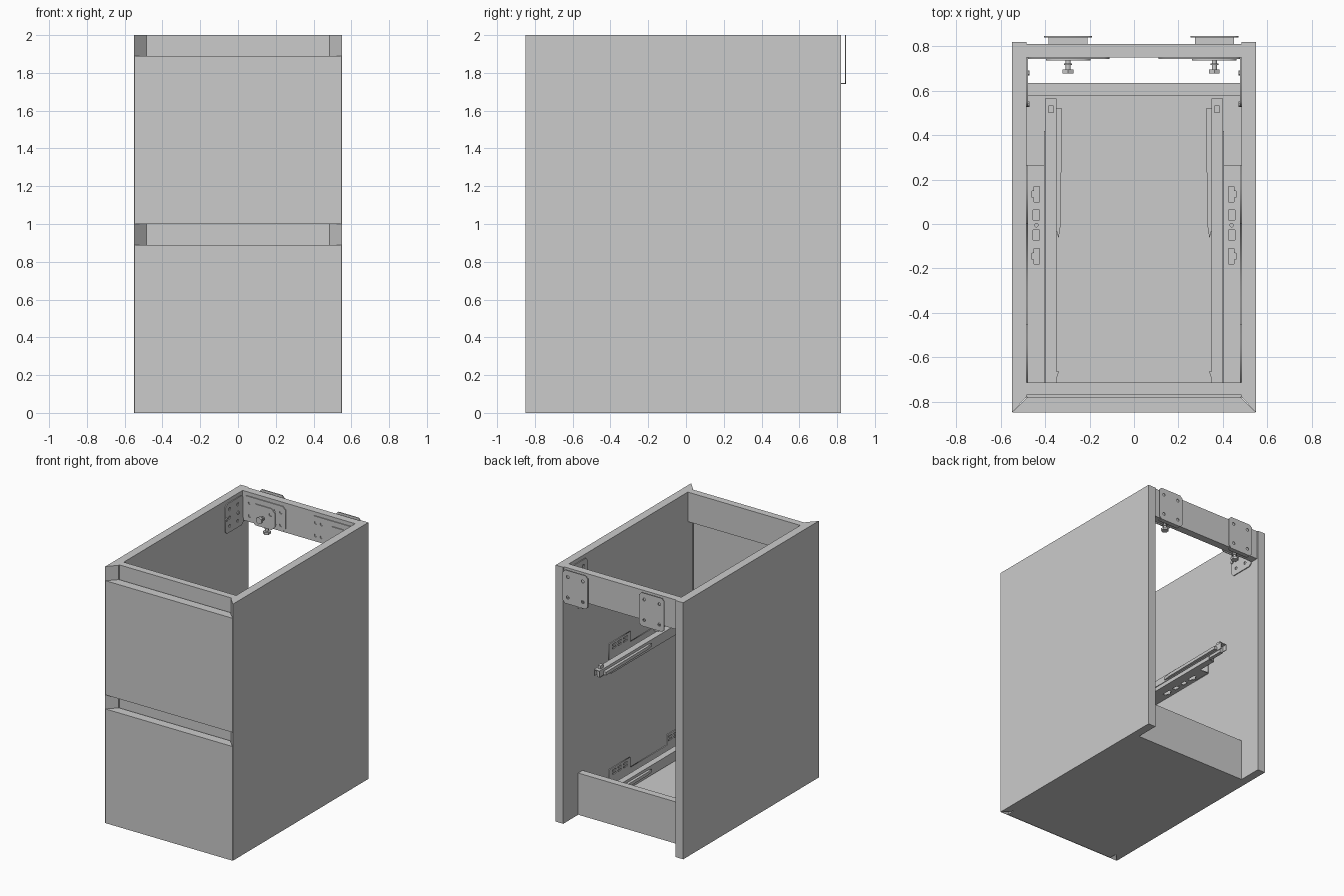
import bpy, bmesh, math
from mathutils import Matrix, Vector

if "Cube" in bpy.data.objects:
    bpy.data.objects.remove(bpy.data.objects["Cube"])


def finish(name, bm, mirror=False):
    bmesh.ops.recalc_face_normals(bm, faces=bm.faces)
    me = bpy.data.meshes.new(name)
    bm.to_mesh(me)
    bm.free()
    ob = bpy.data.objects.new(name, me)
    bpy.context.collection.objects.link(ob)
    if mirror:
        ob.modifiers.new("Mirror", 'MIRROR')
    return ob


def place(axis, u, v, w):
    # profile coords (u, v) and depth w along the given axis
    return {'x': (w, u, v), 'y': (u, w, v), 'z': (u, v, w)}[axis]


def prism(name, pts, axis, a, b, mirror=False):
    bm = bmesh.new()
    lo = [bm.verts.new(place(axis, u, v, a)) for u, v in pts]
    hi = [bm.verts.new(place(axis, u, v, b)) for u, v in pts]
    n = len(pts)
    bm.faces.new(lo)
    bm.faces.new(hi[::-1])
    for i in range(n):
        bm.faces.new((lo[i], hi[i], hi[(i + 1) % n], lo[(i + 1) % n]))
    return finish(name, bm, mirror)


def rect(u0, u1, v0, v1):
    return [(u0, v0), (u1, v0), (u1, v1), (u0, v1)]


def box(name, x, y, z, mirror=False):
    return prism(name, rect(*x, *y), 'z', *z, mirror)


def circle(u, v, r, n=10):
    return [(u + r * math.cos(2 * math.pi * i / n), v + r * math.sin(2 * math.pi * i / n)) for i in range(n)]


def chamfered(u0, u1, v0, v1, c):
    return [(u0 + c, v0), (u1 - c, v0), (u1, v0 + c), (u1, v1 - c),
            (u1 - c, v1), (u0 + c, v1), (u0, v1 - c), (u0, v0 + c)]


def plate(name, outline, holes, axis, a, b, mirror=False):
    # filled 2D curve with punched holes, turned into a mesh
    cu = bpy.data.curves.new(name, 'CURVE')
    cu.dimensions, cu.fill_mode, cu.extrude = '2D', 'BOTH', abs(b - a) / 2
    for loop in [outline] + holes:
        sp = cu.splines.new('POLY')
        sp.points.add(len(loop) - 1)
        for p, (u, v) in zip(sp.points, loop):
            p.co = (u, v, 0, 1)
        sp.use_cyclic_u = True
    tmp = bpy.data.objects.new(name + "_curve", cu)
    bpy.context.collection.objects.link(tmp)
    me = bpy.data.meshes.new_from_object(tmp.evaluated_get(bpy.context.evaluated_depsgraph_get()))
    bm = bmesh.new()
    bm.from_mesh(me)
    bpy.data.objects.remove(tmp)
    bmesh.ops.remove_doubles(bm, verts=bm.verts, dist=1e-5)
    for v in bm.verts:
        v.co = place(axis, v.co.x, v.co.y, v.co.z + (a + b) / 2)
    return finish(name, bm, mirror)


def bolt(name, pos, direction):
    # threaded shaft, collar and hexagonal head
    bm = bmesh.new()
    rot = Vector(direction).to_track_quat('Z', 'Y').to_matrix().to_4x4()
    for r, h, off, n in ((0.011, 0.06, 0.03, 12), (0.018, 0.008, 0.025, 12), (0.028, 0.018, 0.058, 6)):
        bmesh.ops.create_cone(bm, cap_ends=True, segments=n, radius1=r, radius2=r, depth=h,
                              matrix=Matrix.Translation(pos) @ rot @ Matrix.Translation((0, 0, off)))
    return finish(name, bm)


# Carcass: side panels with mitred front edges
prism("side_panel", [(0.55, -0.85), (0.55, 0.82), (0.485, 0.82), (0.485, -0.78)], 'z', 0, 2, True)
# Bottom panel, mitred at the front
prism("bottom_panel", [(-0.845, 0), (0.635, 0), (0.635, 0.065), (-0.78, 0.065)], 'x', -0.485, 0.485)
# Front rails behind the grip recesses, back rails
for label, top in (("upper", 2.0), ("middle", 1.0)):
    box(label + "_front_rail", (-0.485, 0.485), (-0.77, -0.715), (top - 0.23, top))
box("back_top_rail", (-0.485, 0.485), (0.75, 0.81), (1.77, 2.0))
box("back_bottom_rail", (-0.485, 0.485), (0.58, 0.635), (0.065, 0.325))

# Drawer fronts with mitred ends; the lower one is mitred along the bottom too
for label, z0, z1, lift in (("lower", 0.0, 0.89, 0.065), ("upper", 1.0, 1.89, 0.0)):
    ob = prism(label + "_drawer_front", [(-0.548, -0.85), (0.548, -0.85), (0.48, -0.78), (-0.48, -0.78)],
               'z', z0, z1)
    for v in ob.data.vertices:
        if v.co.z < z0 + 0.01 and v.co.y > -0.8:
            v.co.z += lift

# Drawer runners, two levels, mirrored left to right
for label, z in (("lower", 0.07), ("upper", 1.05)):
    # flat flange with keyhole and square slots
    holes = [rect(0.425, 0.455, y - 0.022, y + 0.022) for y in (0.04, -0.05)]
    holes.append(circle(0.44, -0.005, 0.008))
    for y, s in ((0.135, 1), (-0.145, -1)):
        holes.append([(0.425, y - 0.035 * s), (0.45, y - 0.035 * s), (0.45, y - 0.015 * s), (0.462, y - 0.012 * s),
                      (0.462, y + 0.012 * s), (0.45, y + 0.015 * s), (0.45, y + 0.035 * s), (0.425, y + 0.035 * s)])
    plate(label + "_runner_flange", rect(0.40, 0.482, -0.715, 0.265), holes, 'z', z, z + 0.006, True)
    # wall flange with raised, slotted mounting tabs
    slots = [rect(y, y + 0.045, z + h, z + h + 0.012)
             for y in (0.04, 0.11, 0.18, -0.65, -0.58, -0.51) for h in (0.085, 0.11)]
    plate(label + "_runner_wall_flange",
          [(-0.715, z), (0.265, z), (0.265, z + 0.14), (0.0, z + 0.14), (0.0, z + 0.06),
           (-0.45, z + 0.06), (-0.45, z + 0.14), (-0.715, z + 0.14)], slots, 'x', 0.478, 0.484, True)
    # fixed channel below and sliding rail above
    prism(label + "_runner_channel", [(0.355, z), (0.405, z), (0.405, z + 0.05), (0.40, z + 0.05),
          (0.40, z + 0.006), (0.36, z + 0.006), (0.36, z + 0.03), (0.355, z + 0.03)], 'y', -0.715, 0.42, True)
    prism(label + "_runner_slide", [(0.35, z + 0.03), (0.355, z + 0.03), (0.355, z + 0.074), (0.395, z + 0.074),
          (0.395, z + 0.03), (0.40, z + 0.03), (0.40, z + 0.08), (0.35, z + 0.08)], 'y', -0.715, 0.565, True)
    box(label + "_runner_core", (0.362, 0.39), (-0.70, 0.54), (z + 0.015, z + 0.066), True)
    # rear hook and tapered side damper
    box(label + "_runner_hook", (0.362, 0.386), (0.50, 0.535), (z + 0.08, z + 0.105), True)
    prism(label + "_runner_damper", [(0.349, 0.52), (0.325, 0.52), (0.33, 0.0), (0.34, -0.065), (0.349, -0.03)],
          'z', z + 0.035, z + 0.06, True)
    prism(label + "_runner_front_clip", [(0.35, -0.70), (0.338, -0.665), (0.35, -0.665)],
          'z', z + 0.04, z + 0.075, True)

# Corner brackets inside the back top rail
plate("corner_bracket_back", chamfered(0.11, 0.482, 1.775, 1.97, 0.025),
      [circle(x, zz, 0.012) for x in (0.15, 0.20, 0.42) for zz in (1.82, 1.92)], 'y', 0.743, 0.75, True)
plate("corner_bracket_side", chamfered(0.53, 0.75, 1.74, 1.97, 0.02),
      [circle(y, zz, 0.012) for y in (0.58, 0.68) for zz in (1.79, 1.855, 1.92)], 'x', 0.478, 0.485, True)
for y in (0.54, 0.68):
    prism("bracket_screw", circle(y, 1.855, 0.012), 'x', 0.47, 0.484, True)

# Wall hangers on the back with adjusting bolts
for side, cx in (("left", -0.297), ("right", 0.362)):
    plate(side + "_hanger_plate", chamfered(cx - 0.108, cx + 0.108, 1.74, 2.0, 0.02),
          [circle(cx + dx, zz, 0.012) for dx in (-0.065, 0.065) for zz in (1.79, 1.95)], 'y', 0.841, 0.848)
    box(side + "_hanger_lip", (cx - 0.088, cx + 0.088), (0.812, 0.845), (1.74, 1.747))
    plate(side + "_hanger_cover", chamfered(cx - 0.1, cx + 0.1, 1.765, 1.93, 0.03),
          [circle(cx + 0.06, 1.88, 0.012)], 'y', 0.736, 0.743)
    bolt(side + "_depth_bolt", (cx, 0.745, 1.84), (0, -1, 0))
    bolt(side + "_height_bolt", (cx, 0.78, 1.77), (0, 0, -1))
